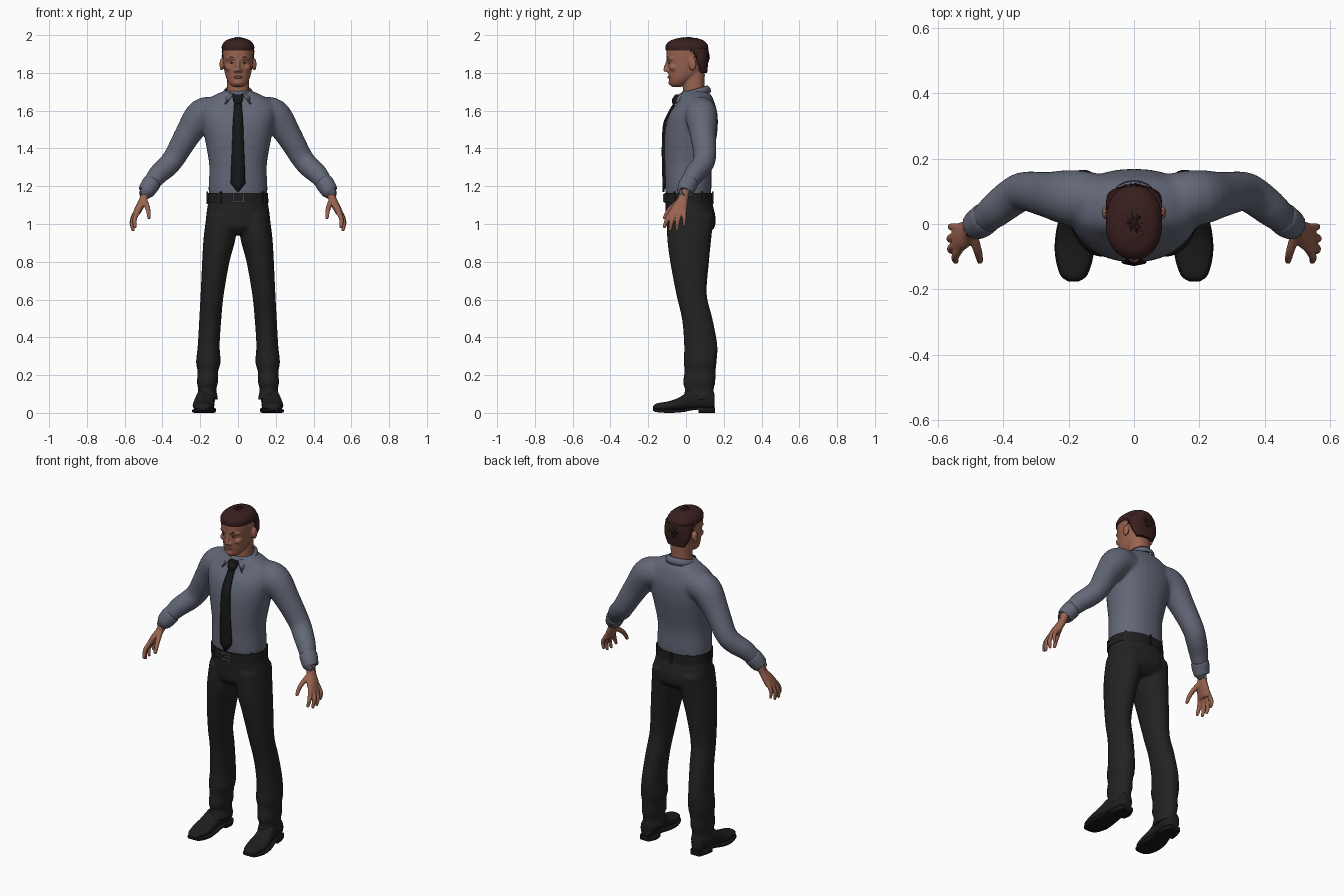
import bpy, bmesh, math, random
from mathutils import Vector, Matrix

random.seed(4)
if "Cube" in bpy.data.objects:
    bpy.data.objects.remove(bpy.data.objects["Cube"], do_unlink=True)


def material(name, r, g, b):
    m = bpy.data.materials.new(name)
    m.use_nodes = True
    m.diffuse_color = (r, g, b, 1)
    bsdf = m.node_tree.nodes["Principled BSDF"]
    bsdf.inputs["Base Color"].default_value = (r, g, b, 1)
    bsdf.inputs["Roughness"].default_value = 0.8
    return m


SHIRT = material("slate shirt", .125, .138, .185)
TROUSER = material("charcoal cloth", .016, .016, .016)
TIE = material("black tie", .009, .009, .01)
LEATHER = material("black leather", .013, .013, .014)
SKIN = material("warm skin", .32, .125, .08)
LIP = material("lip", .22, .075, .055)
HAIR = material("dark brown hair", .04, .014, .013)
METAL = material("grey metal", .11, .12, .15)
EYE = material("eye white", .35, .33, .32)


def smooth_path(rows, k=5):
    """Catmull-Rom interpolation of rows of numbers."""
    out = []
    for i in range(len(rows) - 1):
        p0, p1, p2 = rows[max(i - 1, 0)], rows[i], rows[i + 1]
        p3 = rows[min(i + 2, len(rows) - 1)]
        for j in range(k):
            t = j / k
            out.append([b + .5 * t * (c - a + t * (2*a - 5*b + 4*c - d + t * (3*(b - c) + d - a)))
                        for a, b, c, d in zip(p0, p1, p2, p3)])
    return out + [list(rows[-1])]


def skin_rings(bm, rings):
    loops = [[bm.verts.new(p) for p in ring] for ring in rings]
    n = len(loops[0])
    for a, b in zip(loops, loops[1:]):
        for i in range(n):
            bm.faces.new((a[i], a[(i + 1) % n], b[(i + 1) % n], b[i]))
    bm.faces.new(loops[0])
    bm.faces.new(loops[-1])


def loft(bm, rows, axis="Z", s=1, e=.9, n=28, k=5):
    """Rows are (position, x0, x1, b0, b1): a rounded box section per step."""
    rings = []
    for t, x0, x1, b0, b1 in smooth_path(rows, k):
        ring = []
        for i in range(n):
            c, d = math.cos(math.tau * i / n), math.sin(math.tau * i / n)
            x = s * ((x0 + x1) / 2 + (x1 - x0) / 2 * math.copysign(abs(c) ** e, c))
            b = (b0 + b1) / 2 + (b1 - b0) / 2 * math.copysign(abs(d) ** e, d)
            ring.append((x, b, t) if axis == "Z" else (x, t, b))
        rings.append(ring)
    skin_rings(bm, rings)


def tube(bm, rows, s=1, n=14, k=5):
    """Rows are (x, y, z, radius) along a path."""
    pts = smooth_path(rows, k)
    pos = [Vector((s * p[0], p[1], p[2])) for p in pts]
    rings = []
    for i, p in enumerate(pos):
        t = (pos[min(i + 1, len(pos) - 1)] - pos[max(i - 1, 0)]).normalized()
        u = t.cross(Vector((0, 1, .2))).normalized()
        v = t.cross(u)
        angles = [math.tau * j / n for j in range(n)]
        rings.append([p + pts[i][3] * (u * math.cos(a) + v * math.sin(a)) for a in angles])
    skin_rings(bm, rings)


def ball(bm, centre, radii):
    m = Matrix.Translation(centre) @ Matrix.Diagonal((*radii, 1))
    bmesh.ops.create_uvsphere(bm, u_segments=18, v_segments=12, radius=1, matrix=m)


def box(bm, centre, size, turn=0):
    m = Matrix.Translation(centre) @ Matrix.Rotation(turn, 4, "Z") @ Matrix.Diagonal((*size, 1))
    bmesh.ops.create_cube(bm, size=1, matrix=m)


def finish(name, bm, mat, voxel=0, relax=0, thick=0, flat=False):
    bmesh.ops.recalc_face_normals(bm, faces=bm.faces[:])
    me = bpy.data.meshes.new(name)
    bm.to_mesh(me)
    bm.free()
    me.materials.append(mat)
    ob = bpy.data.objects.new(name, me)
    bpy.context.collection.objects.link(ob)
    if not flat:
        bpy.ops.object.select_all(action="DESELECT")
        ob.select_set(True)
        bpy.context.view_layer.objects.active = ob
        bpy.ops.object.shade_smooth_by_angle(angle=math.radians(45))
    if voxel:   # fuse overlapping volumes into one skin
        r = ob.modifiers.new("fuse", "REMESH")
        r.mode, r.voxel_size, r.use_smooth_shade = "VOXEL", voxel, True
        sm = ob.modifiers.new("relax", "SMOOTH")
        sm.factor, sm.iterations = .5, relax
    if thick:
        so = ob.modifiers.new("thickness", "SOLIDIFY")
        so.thickness, so.offset = thick, 0
    return ob


SIDES = (("left", 1), ("right", -1))
new = bmesh.new

# Shirt: torso and sleeves fused together
bm = new()
loft(bm, [(z, -w, w, f, b) for z, w, f, b in (
    (1.12, .148, -.1, .125), (1.18, .156, -.11, .134), (1.3, .152, -.114, .136),
    (1.4, .166, -.117, .152), (1.5, .186, -.112, .167), (1.58, .2, -.09, .167),
    (1.64, .19, -.05, .152), (1.68, .13, -.032, .135), (1.705, .072, -.02, .112))])
for _, s in SIDES:
    tube(bm, [(.11, .075, 1.59, .08), (.19, .08, 1.578, .086), (.265, .09, 1.475, .07),
              (.335, .1, 1.355, .06), (.375, .08, 1.305, .058), (.42, .045, 1.265, .054),
              (.46, .012, 1.215, .045)], s, 20)
finish("shirt", bm, SHIRT, .009, 6)
for side, s in SIDES:
    bm = new()
    tube(bm, [(.448, .022, 1.228, .04), (.455, .017, 1.22, .049), (.472, .004, 1.195, .048),
              (.487, -.006, 1.17, .043), (.489, -.007, 1.167, .034)], s, 20)
    finish(side + "_cuff", bm, SHIRT)

# Collar: leaf wrapped around the neck, ending in two points
bm = new()
prev = None
for i in range(41):
    t = i / 20 - 1
    a = t * math.radians(163)
    c, d = math.cos(a), math.sin(a)
    top = Vector((.067 * d, .04 + .073 * c, 1.732 - .022 * (1 - c)))
    low = Vector((.083 * d, .042 + .088 * c, top.z - .036))
    tip = Vector((math.copysign(.068, t), -.058, 1.635))
    low = low.lerp(tip, max(0, (abs(t) - .6) / .4) ** 1.5)
    row = [bm.verts.new(p) for p in (top, (top + low) / 2 + Vector((.004 * d, .004 * c, .004)), low)]
    if prev:
        for j in range(2):
            bm.faces.new((prev[j], row[j], row[j + 1], prev[j + 1]))
    prev = row
finish("collar", bm, SHIRT, thick=.007)

# Tie: knot and blade
bm = new()
loft(bm, [(1.636, -.017, .017, -.072, -.035), (1.66, -.026, .026, -.073, -.03),
          (1.685, -.029, .029, -.058, -.02)], e=.6)
finish("tie_knot", bm, TIE)
bm = new()
prev = None
for z, w, y in smooth_path([(1.645, .018, -.058), (1.58, .023, -.096), (1.52, .027, -.118),
                            (1.4, .031, -.124), (1.28, .036, -.122), (1.215, .038, -.12)]) + [[1.17, .002, -.119]]:
    row = [bm.verts.new((x, y + .006 * abs(x) / .03, z)) for x in (-w, 0, w)]
    if prev:
        for j in range(2):
            bm.faces.new((prev[j], row[j], row[j + 1], prev[j + 1]))
    prev = row
finish("tie_blade", bm, TIE, thick=.009)

# Trousers: hips and legs fused together
bm = new()
loft(bm, [(z, -w, w, f, b) for z, w, f, b in (
    (1.14, .154, -.108, .132), (1.09, .162, -.108, .145), (1.03, .17, -.106, .157),
    (.98, .165, -.098, .15), (.945, .12, -.06, .11))])
for _, s in SIDES:
    loft(bm, [(1.05, .015, .166, -.098, .148), (.93, .012, .182, -.1, .135),
              (.8, .045, .19, -.084, .122), (.63, .075, .198, -.052, .11),
              (.5, .088, .205, -.022, .14), (.36, .097, .213, -.01, .166),
              (.27, .092, .222, -.012, .162), (.22, .105, .214, -.008, .157),
              (.16, .106, .217, -.016, .155), (.125, .115, .211, -.006, .147),
              (.07, .104, .22, -.016, .152)], s=s, e=.95)
finish("trousers", bm, TROUSER, .009, 4)

# Belt, loops and buckle
bm = new()
loft(bm, [(1.112, -.161, .161, -.115, .14), (1.165, -.159, .159, -.115, .138)], k=1, n=48)
finish("belt", bm, LEATHER)
bm = new()
for a in (55, 125, 180, 0, 215, 325, 270):
    c, d = math.cos(math.radians(a - 90)), math.sin(math.radians(a - 90))
    if a != 0:
        box(bm, (.162 * c, .012 + .13 * d, 1.138), (.008, .012, .066), math.atan2(d, c))
finish("belt_loops", bm, TROUSER)
bm = new()
for x in (-.026, .03):
    box(bm, (x, -.117, 1.138), (.008, .012, .044))
for z in (1.12, 1.156):
    box(bm, (.002, -.117, z), (.06, .012, .007))
box(bm, (.008, -.118, 1.138), (.036, .01, .006))
finish("buckle", bm, METAL)

# Shoes with soles and heels
for side, s in SIDES:
    bm = new()
    loft(bm, [(-.174, .172, .198, .016, .036), (-.155, .147, .222, .013, .05),
              (-.09, .127, .239, .012, .062), (-.03, .126, .236, .015, .085),
              (.03, .128, .222, .018, .128), (.1, .122, .212, .018, .13),
              (.142, .134, .202, .02, .115), (.15, .15, .185, .03, .1)], "Y", s)
    finish(side + "_shoe", bm, LEATHER)
    bm = new()
    loft(bm, [(-.176, .17, .2, .012, .024), (-.155, .142, .226, .004, .02),
              (-.09, .123, .242, 0, .018), (-.02, .124, .238, .004, .022),
              (.05, .125, .22, .016, .03), (.15, .135, .2, .018, .03)], "Y", s, e=.35)
    loft(bm, [(.066, .122, .222, 0, .028), (.11, .118, .216, 0, .028),
              (.153, .136, .2, 0, .028)], "Y", s, e=.3)
    finish(side + "_sole", bm, TIE)

# Hands: palm, fingers and thumb fused together
digits = (
    [(.53, -.072, 1.07, .013), (.547, -.1, 1.025, .012), (.545, -.114, .985, .009)],
    [(.535, -.052, 1.07, .013), (.56, -.075, 1.015, .012), (.556, -.084, .97, .009)],
    [(.537, -.03, 1.07, .013), (.562, -.044, 1.015, .012), (.557, -.048, .972, .009)],
    [(.535, -.01, 1.075, .012), (.559, -.009, 1.03, .011), (.555, -.01, .992, .008)],
    [(.495, -.03, 1.125, .016), (.477, -.085, 1.08, .013), (.471, -.113, 1.035, .01)])
for side, s in SIDES:
    bm = new()
    loft(bm, [(1.185, .455, .51, -.03, .022), (1.135, .477, .522, -.045, .012),
              (1.095, .495, .542, -.075, .008), (1.05, .52, .56, -.088, .0)], s=s)
    for d in digits:
        tube(bm, d, s)
        x, y, z, r = d[-1]
        ball(bm, (s * x, y, z), (r, r, r))
    finish(side + "_hand", bm, SKIN, .004, 4)

# Head, nose, ears and neck fused together
bm = new()
loft(bm, [(z, -w, w, f, b) for z, w, f, b in (
    (1.725, .022, -.072, -.03), (1.74, .044, -.085, 0), (1.77, .061, -.09, .045),
    (1.8, .07, -.094, .085), (1.85, .078, -.097, .107), (1.9, .082, -.104, .113),
    (1.94, .079, -.098, .11), (1.97, .053, -.066, .08), (1.98, .02, -.03, .04))])
loft(bm, [(1.64, -.06, .06, -.015, .1), (1.71, -.058, .058, -.016, .098),
          (1.8, -.058, .058, -.01, .1)])
tube(bm, [(0, -.094, 1.868, .009), (0, -.105, 1.835, .011), (0, -.108, 1.815, .013)])
ball(bm, (0, -.109, 1.815), (.012, .012, .01))
ball(bm, (0, -.078, 1.748), (.022, .016, .015))
for _, s in SIDES:
    ball(bm, (s * .014, -.099, 1.812), (.01, .012, .009))
    ball(bm, (s * .045, -.062, 1.828), (.024, .026, .02))
    ball(bm, (s * .087, .035, 1.845), (.011, .021, .034))
    tube(bm, [(.01, -.097, 1.874, .008), (.035, -.092, 1.88, .009), (.06, -.07, 1.872, .008)], s)
finish("head", bm, SKIN, .005, 4)

# Facial features
bm = new()
tube(bm, [(-.026, -.081, 1.775, .002), (-.012, -.09, 1.777, .006), (0, -.092, 1.776, .006),
          (.012, -.09, 1.777, .006), (.026, -.081, 1.775, .002)])
finish("lips", bm, LIP)
for side, s in SIDES:
    for part, mat, y, size in (("eye", EYE, -.086, (.013, .007, .0055)),
                               ("iris", HAIR, -.0905, (.005, .004, .005))):
        bm = new()
        ball(bm, (s * .033, y, 1.855), size)
        finish(side + "_" + part, bm, mat)
    bm = new()
    tube(bm, [(.014, -.1, 1.876, .003), (.036, -.096, 1.884, .004), (.06, -.076, 1.876, .002)], s)
    finish(side + "_eyebrow", bm, HAIR)

# Hair: cap, back of the head and layered tufts
bm = new()
loft(bm, [(z, -w, w, f, b) for z, w, f, b in (
    (1.918, .085, -.107, .117), (1.945, .085, -.107, .116), (1.97, .066, -.085, .095),
    (1.985, .03, -.04, .055))])
loft(bm, [(1.8, -.056, .056, .07, .112), (1.85, -.081, .081, .045, .117),
          (1.89, -.085, .085, .025, .119), (1.93, -.085, .085, -.02, .118)])
for i in range(420):
    z = 1 - 2 * (i + .5) / 420
    a = i * 2.39996
    n = Vector((math.sqrt(1 - z * z) * math.cos(a), math.sqrt(1 - z * z) * math.sin(a), z))
    p = Vector((.083 * n.x, .007 + .11 * n.y, 1.888 + .094 * n.z))
    if p.z < 1.937 - max(0, min(1, (p.y - .015) / .07)) * .11:
        continue
    out = Vector((p.x, p.y - .05, .001))
    flow = (out - n * out.dot(n)).normalized()
    swirl = n.cross(flow) * random.uniform(-.6, .6)
    d = (flow + swirl + n * random.uniform(.15, .5)).normalized()
    m = Matrix.Translation(p + d * .006) @ d.to_track_quat("Z", "Y").to_matrix().to_4x4()
    bmesh.ops.create_cone(bm, segments=5, radius1=.011, radius2=0,
                          depth=random.uniform(.024, .036), cap_ends=True, matrix=m)
finish("hair", bm, HAIR, flat=True)
